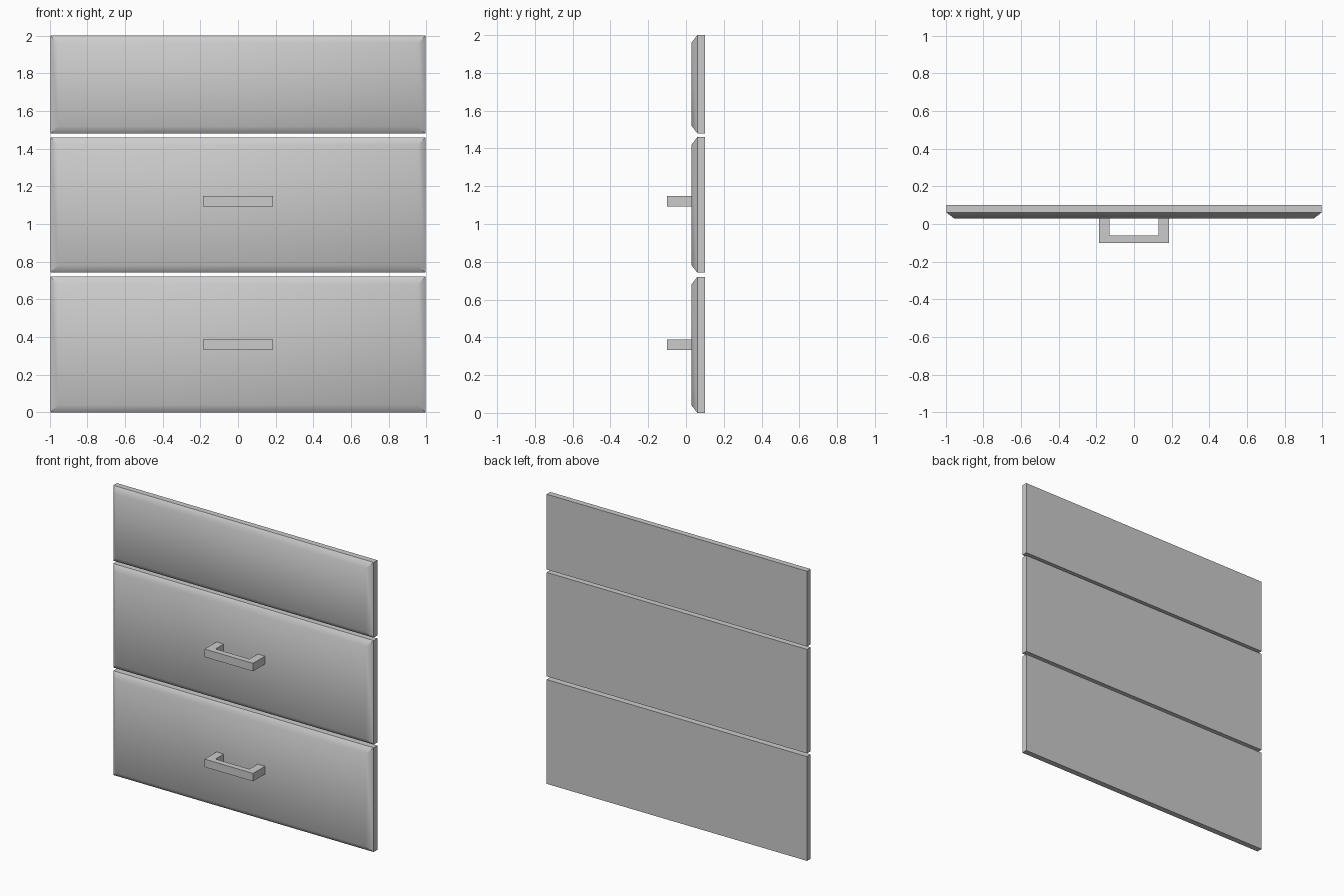
import bpy
import bmesh
import math

cube = bpy.data.objects.get("Cube")
if cube:
    bpy.data.objects.remove(cube, do_unlink=True)

grey = bpy.data.materials.new("plain grey")
grey.use_nodes = True
COLOUR = (0.6, 0.6, 0.6, 1)
grey.diffuse_color = COLOUR
grey.node_tree.nodes["Principled BSDF"].inputs["Base Color"].default_value = COLOUR

HALF_WIDTH = 0.995
BACK, RIM, FRONT = 0.10, 0.06, 0.03
BORDER = 0.055


def finish(name, bm):
    bmesh.ops.recalc_face_normals(bm, faces=bm.faces)
    mesh = bpy.data.meshes.new(name)
    bm.to_mesh(mesh)
    bm.free()
    mesh.materials.append(grey)
    obj = bpy.data.objects.new(name, mesh)
    bpy.context.scene.collection.objects.link(obj)
    return obj


def panel(name, bottom, top):
    """Board whose front is raised by a shallow sloping border."""
    bm = bmesh.new()
    bmesh.ops.create_cube(bm, size=1)
    for v in bm.verts:
        v.co.x *= 2 * HALF_WIDTH
        v.co.y = BACK if v.co.y > 0 else RIM
        v.co.z = top if v.co.z > 0 else bottom
    bm.normal_update()
    front = min(bm.faces, key=lambda f: f.normal.y)
    bmesh.ops.inset_region(bm, faces=[front], thickness=BORDER)
    for v in front.verts:
        v.co.y = FRONT
    obj = finish(name, bm)
    # Soft border, crisp outer rim
    bpy.ops.object.select_all(action="DESELECT")
    obj.select_set(True)
    bpy.context.view_layer.objects.active = obj
    bpy.ops.object.shade_smooth_by_angle(angle=math.radians(40))


def handle(name, z):
    """Square U-shaped pull, extruded upwards from its plan outline."""
    half = [(0.185, FRONT), (0.185, -0.10)]
    inner = [(0.13, -0.06), (0.13, FRONT)]
    outline = half + [(-x, y) for x, y in reversed(half)]
    outline += [(-x, y) for x, y in reversed(inner)] + inner
    bm = bmesh.new()
    base = bm.faces.new([bm.verts.new((x, y, z - 0.0275)) for x, y in outline])
    new = bmesh.ops.extrude_face_region(bm, geom=[base], use_keep_orig=True)["geom"]
    verts = [g for g in new if isinstance(g, bmesh.types.BMVert)]
    bmesh.ops.translate(bm, verts=verts, vec=(0, 0, 0.055))
    finish(name, bm)


# Drawer fronts and top panel
panel("lower_drawer_front", 0.0, 0.72)
panel("middle_drawer_front", 0.742, 1.46)
panel("top_panel", 1.48, 2.0)

# Pulls
handle("lower_handle", 0.36)
handle("middle_handle", 1.12)
